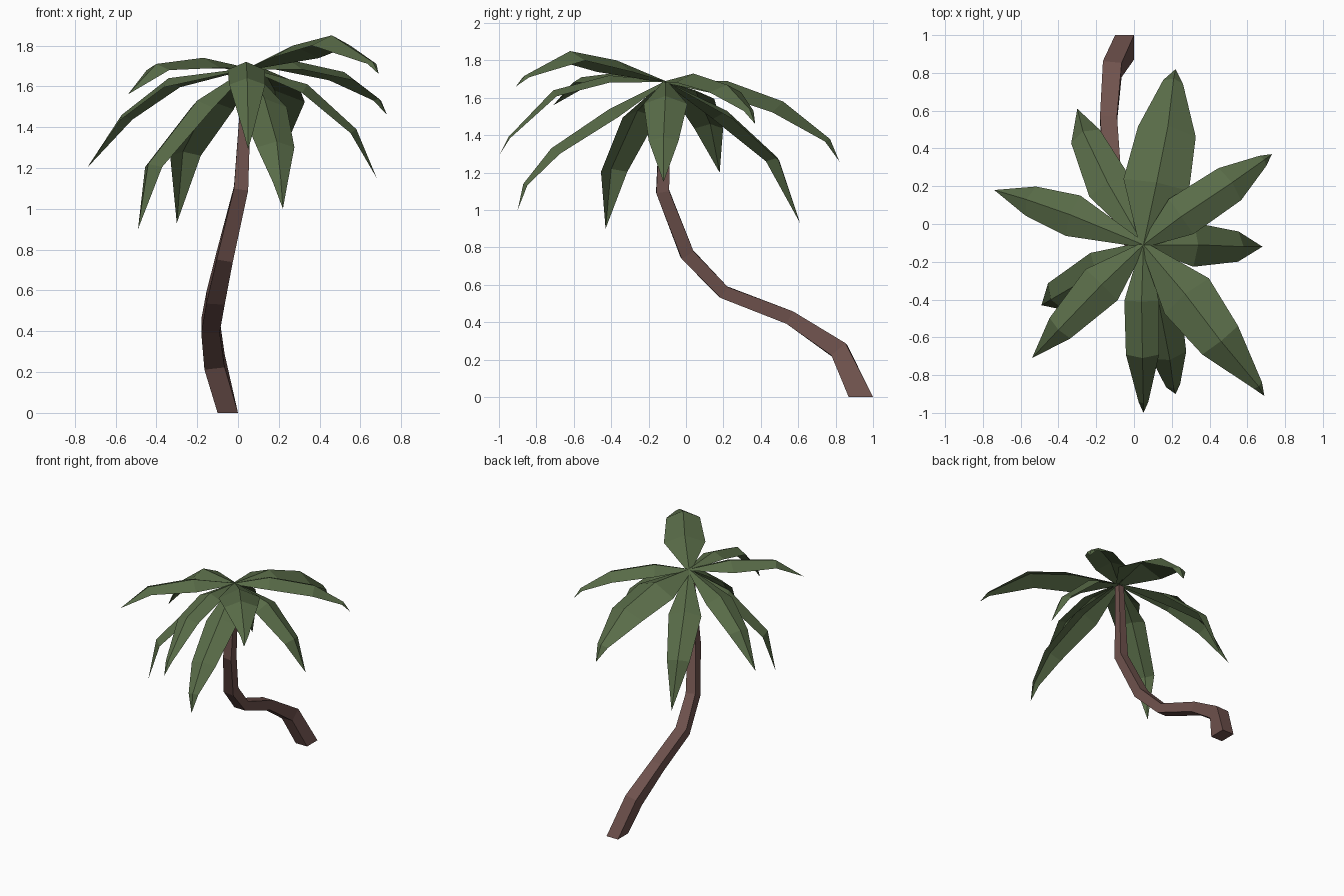
import bpy
from mathutils import Vector

if "Cube" in bpy.data.objects:
    bpy.data.objects.remove(bpy.data.objects["Cube"])


def material(name, color):
    m = bpy.data.materials.new(name)
    m.diffuse_color = (*color, 1)
    m.use_nodes = True
    m.node_tree.nodes["Principled BSDF"].inputs["Base Color"].default_value = m.diffuse_color
    return m


GREEN = material("leaf green", (0.10, 0.15, 0.065))
BROWN = material("bark brown", (0.16, 0.085, 0.075))


def make_object(name, verts, faces, mat):
    me = bpy.data.meshes.new(name)
    me.from_pydata(verts, [], faces)
    me.materials.append(mat)
    me.update()
    ob = bpy.data.objects.new(name, me)
    bpy.context.collection.objects.link(ob)
    return ob


def tangent(pts, i):
    a = pts[max(i - 1, 0)]
    b = pts[min(i + 1, len(pts) - 1)]
    d = (pts[i] - a).normalized() + (b - pts[i]).normalized()
    return d.normalized()


# Trunk: four-sided tube along a bent path (x, y, z, width, depth)
PATH = [(-0.05, 0.935, 0, 0.10, 0.13), (-0.115, 0.82, 0.25, 0.10, 0.10),
        (-0.135, 0.555, 0.425, 0.09, 0.075), (-0.11, 0.2, 0.562, 0.09, 0.07),
        (-0.065, 0.005, 0.765, 0.08, 0.075), (0.015, -0.125, 1.10, 0.07, 0.07),
        (0.045, -0.11, 1.67, 0.045, 0.045)]
pts = [Vector(p[:3]) for p in PATH]
verts, faces = [], []
for i, p in enumerate(PATH):
    t = Vector((0, 0, 1)) if i in (0, len(PATH) - 1) else tangent(pts, i)
    side = (Vector((1, 0, 0)) - t * t.x).normalized()
    up = t.cross(side)
    for a, b in ((-1, -1), (1, -1), (1, 1), (-1, 1)):
        verts.append(pts[i] + side * a * p[3] / 2 + up * b * p[4] / 2)
for i in range(len(PATH) - 1):
    for k in range(4):
        n = (k + 1) % 4
        faces.append((4 * i + k, 4 * i + n, 4 * i + 4 + n, 4 * i + 4 + k))
faces += [(3, 2, 1, 0), tuple(range(len(verts) - 4, len(verts)))]
make_object("trunk", verts, faces, BROWN)

# Fronds: ridge points from the crown outward, with the largest half width
CROWN = Vector((0.05, -0.11, 1.69))
FRONDS = [
    (0.20, [(0.12, 0.22, 1.69), (0.18, 0.52, 1.58), (0.21, 0.77, 1.38), (0.22, 0.82, 1.26)]),
    (0.14, [(0.25, 0.04, 1.73), (0.52, 0.22, 1.67), (0.69, 0.34, 1.54), (0.73, 0.37, 1.46)]),
    (0.12, [(0.34, -0.11, 1.61), (0.58, -0.12, 1.39), (0.68, -0.12, 1.15)]),
    (0.16, [(0.27, -0.37, 1.80), (0.46, -0.62, 1.85), (0.66, -0.86, 1.72), (0.69, -0.91, 1.66)]),
    (0.13, [(0.13, -0.41, 1.54), (0.19, -0.72, 1.33), (0.21, -0.87, 1.14), (0.22, -0.90, 1.0)]),
    (0.11, [(0.04, -0.41, 1.72), (0.045, -0.71, 1.64), (0.05, -0.95, 1.39), (0.05, -1.0, 1.29)]),
    (0.12, [(-0.17, -0.32, 1.74), (-0.40, -0.56, 1.71), (-0.54, -0.71, 1.56)]),
    (0.12, [(-0.20, -0.26, 1.53), (-0.44, -0.40, 1.22), (-0.49, -0.43, 0.90)]),
    (0.12, [(-0.34, 0.05, 1.64), (-0.57, 0.13, 1.46), (-0.74, 0.18, 1.20)]),
    (0.12, [(-0.14, 0.22, 1.53), (-0.27, 0.49, 1.28), (-0.30, 0.61, 0.93)]),
]


def half_width(f):
    """Leaf outline: narrow stem, widest at a third, pointed tip."""
    keys = [(0, 0.12), (0.35, 1), (0.70, 0.68), (1, 0)]
    for (a, wa), (b, wb) in zip(keys, keys[1:]):
        if f <= b:
            return wa + (wb - wa) * (f - a) / (b - a)
    return 0


for n, (width, ridge) in enumerate(FRONDS):
    pts = [CROWN] + [Vector(p) for p in ridge]
    dist = [0]
    for a, b in zip(pts, pts[1:]):
        dist.append(dist[-1] + (b - a).length)
    out = pts[-1] - CROWN
    side = Vector((out.y, -out.x, 0)).normalized()
    verts, faces = [], []
    for i, p in enumerate(pts[:-1]):
        w = width * half_width(dist[i] / dist[-1])
        down = tangent(pts, i).cross(side).normalized()
        if down.z > 0:
            down = -down
        drop = down * w * 0.42
        verts += [p - side * w + drop, p, p + side * w + drop]
    tip = len(verts)
    verts.append(pts[-1])
    for i in range(len(pts) - 2):
        for k in (0, 1):
            a = 3 * i + k
            faces.append((a, a + 1, a + 4, a + 3))
    faces += [(tip - 3, tip - 2, tip), (tip - 2, tip - 1, tip)]
    # wind the faces so that they point upward
    ob = make_object(f"frond_{n + 1}", verts, faces, GREEN)
    if sum(f.normal.z * f.area for f in ob.data.polygons) < 0:
        ob.data.flip_normals()
